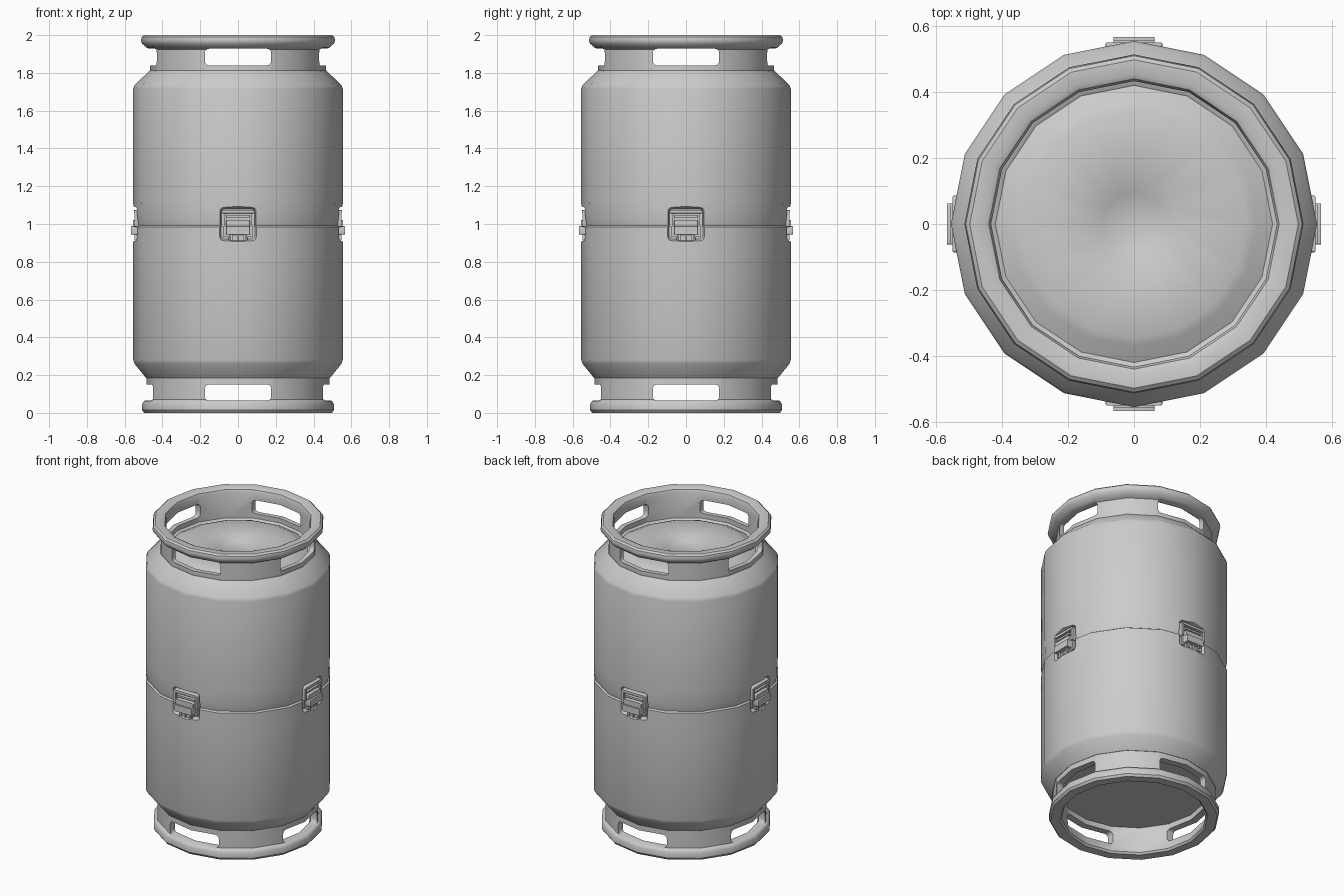
import bpy, bmesh, math
from mathutils import Matrix

cube = bpy.data.objects.get("Cube")
if cube:
    bpy.data.objects.remove(cube, do_unlink=True)

GREY = (0.6, 0.6, 0.6, 1)
metal = bpy.data.materials.new("light grey metal")
metal.use_nodes = True
metal.diffuse_color = GREY
bsdf = next(n for n in metal.node_tree.nodes if n.type == 'BSDF_PRINCIPLED')
bsdf.inputs["Base Color"].default_value = GREY
SIDES = 16


def finish(bm, name):
    bmesh.ops.recalc_face_normals(bm, faces=bm.faces)
    mesh = bpy.data.meshes.new(name)
    bm.to_mesh(mesh)
    bm.free()
    ob = bpy.data.objects.new(name, mesh)
    bpy.context.collection.objects.link(ob)
    mesh.materials.append(metal)
    return ob


def select(ob):
    bpy.ops.object.select_all(action='DESELECT')
    ob.select_set(True)
    bpy.context.view_layer.objects.active = ob


def smooth(ob, angle=35):
    select(ob)
    bpy.ops.object.shade_smooth_by_angle(angle=math.radians(angle))


def lathe(name, profile, closed):
    """Turn (radius, z) points around z; an open profile gets flat end caps."""
    bm = bmesh.new()
    rings = [[bm.verts.new((r * math.cos(math.tau * i / SIDES),
                            r * math.sin(math.tau * i / SIDES), z))
              for i in range(SIDES)] for r, z in profile]
    pairs = list(zip(rings, rings[1:]))
    if closed:
        pairs.append((rings[-1], rings[0]))
    else:
        bm.faces.new(rings[0])
        bm.faces.new(rings[-1])
    for a, b in pairs:
        for i in range(SIDES):
            j = (i + 1) % SIDES
            bm.faces.new((a[i], a[j], b[j], b[i]))
    return finish(bm, name)


def prism(name, half_w, z0, z1, near, far, turn=0, radius=0.01, flare=0.0):
    """Rounded rectangle in x-z, running outward (-y) from near to far."""
    bm = bmesh.new()
    loops = []
    for d, grow in ((near, 0), (far, flare)):
        loop = []
        for cx, cz, start in ((1, 1, 0), (-1, 1, 90), (-1, -1, 180), (1, -1, 270)):
            for step in range(4):
                a = math.radians(start + 30 * step)
                x = cx * (half_w + grow - radius) + radius * math.cos(a)
                z = (z0 + z1) / 2 + cz * ((z1 - z0) / 2 + grow - radius) + radius * math.sin(a)
                loop.append(bm.verts.new((x, -d, z)))
        loops.append(loop)
        bm.faces.new(loop)
    n = len(loops[0])
    for i in range(n):
        j = (i + 1) % n
        bm.faces.new((loops[0][i], loops[0][j], loops[1][j], loops[1][i]))
    bm.transform(Matrix.Rotation(math.radians(90 * turn), 4, 'Z'))
    return finish(bm, name)


def cut(ob, cutter):
    cutter.hide_render = True
    mod = ob.modifiers.new("cut", 'BOOLEAN')
    mod.operation = 'DIFFERENCE'
    mod.solver = 'EXACT'
    mod.object = cutter
    select(ob)
    bpy.ops.object.modifier_apply(modifier=mod.name)
    bpy.data.objects.remove(cutter, do_unlink=True)


# Tank body with seam, shoulders, raised lid and centre dimple
body = lathe("tank_body", [
    (0.487, 0.185), (0.548, 0.26), (0.555, 0.28), (0.555, 0.88), (0.555, 0.985),
    (0.545, 0.992), (0.547, 1.003), (0.552, 1.03), (0.555, 1.12), (0.555, 1.715),
    (0.548, 1.735), (0.468, 1.812), (0.44, 1.812), (0.42, 1.8), (0.37, 1.825),
    (0.345, 1.835), (0.13, 1.835), (0.095, 1.812)], False)
for k in range(4):
    cut(body, prism("pocket_cutter", 0.09, 0.92, 1.08, 0.515, 0.58, k, 0.02, 0.022))
smooth(body)

# Top handle ring and bottom foot ring, each with four openings
top_ring = lathe("top_handle_ring", [
    (0.465, 1.79), (0.465, 1.925), (0.485, 1.935), (0.508, 1.955), (0.514, 1.972),
    (0.51, 1.99), (0.498, 2.0), (0.455, 2.0), (0.44, 1.992), (0.433, 1.975),
    (0.435, 1.79)], True)
foot_ring = lathe("bottom_foot_ring", [
    (0.485, 0.2), (0.485, 0.07), (0.498, 0.062), (0.507, 0.048), (0.507, 0.014),
    (0.497, 0.0), (0.44, 0.0), (0.43, 0.012), (0.44, 0.07), (0.44, 0.2)], True)
for ring, low, high in ((top_ring, 1.84, 1.928), (foot_ring, 0.065, 0.15)):
    for k in range(4):
        cut(ring, prism("opening_cutter", 0.176, low, high, 0.2, 0.7, k, 0.022))
    smooth(ring)

# Latch parts: name, half width, low z, high z, inner depth, outer depth
LATCH = [
    ("latch_plate", 0.078, 0.93, 1.075, 0.51, 0.53),
    ("latch_top_bar", 0.086, 1.055, 1.075, 0.51, 0.55),
    ("latch_upper_slat", 0.065, 1.03, 1.046, 0.52, 0.548),
    ("latch_lever", 0.064, 0.985, 1.022, 0.52, 0.556),
    ("latch_grip", 0.064, 0.943, 0.99, 0.52, 0.567),
    ("latch_hook", 0.05, 0.91, 0.945, 0.51, 0.54),
]
for k in range(4):
    for name, half_w, low, high, near, far in LATCH:
        smooth(prism(name, half_w, low, high, near, far, k, 0.005, -0.002))
    # Side arms of the latch loop
    for side in (-1, 1):
        arm = prism("latch_side_arm", 0.008, 0.985, 1.07, 0.51, 0.547, 0, 0.005)
        arm.data.transform(Matrix.Rotation(math.pi / 2 * k, 4, 'Z')
                           @ Matrix.Translation((side * 0.079, 0, 0)))
        smooth(arm)
    # Ribs on the hook
    for side in (-1, 0, 1):
        rib = prism("latch_hook_rib", 0.006, 0.912, 0.945, 0.53, 0.549, 0, 0.003)
        rib.data.transform(Matrix.Rotation(math.pi / 2 * k, 4, 'Z')
                           @ Matrix.Translation((side * 0.035, 0, 0)))
        smooth(rib)
